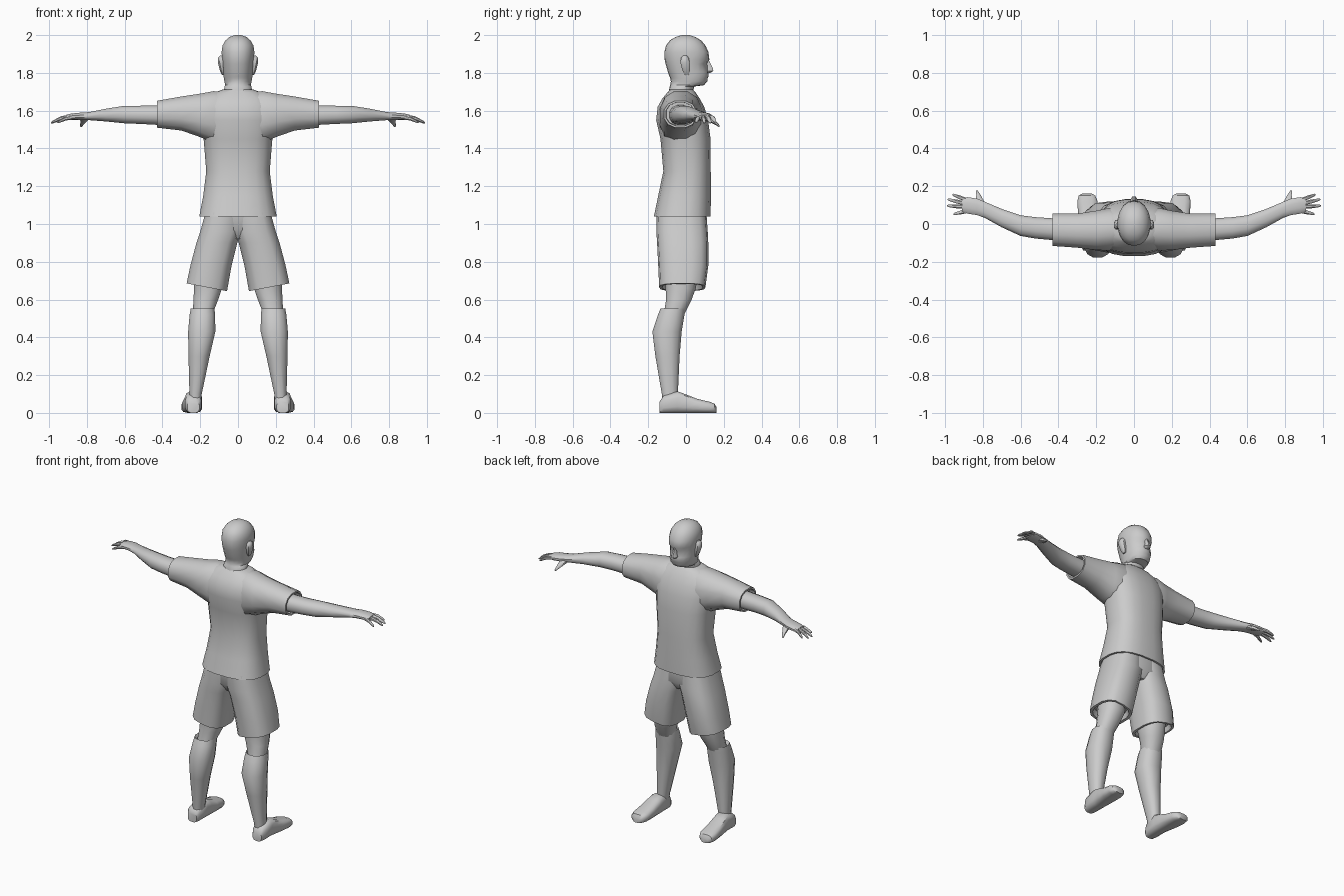
import bpy, bmesh, math
from mathutils import Vector

grey = bpy.data.materials.new("plain grey")
grey.diffuse_color = (0.6, 0.6, 0.6, 1)


def loft(name, axis, sections, n=12, power=2.3, mirror=False, warp=None, angle=40):
    """Skin rounded rings; each section is (position, a_min, a_max, b_min, b_max)."""
    bm = bmesh.new()
    rings = []
    for p, a0, a1, b0, b1 in sections:
        ring = []
        for i in range(n):
            t = 2 * math.pi * (i + 0.5) / n
            c, s = math.cos(t), math.sin(t)
            # scale so the half-step ring still touches its bounds
            k = math.cos(math.pi / n) ** (2 / power)
            c = math.copysign(min(1, abs(c) ** (2 / power) / k), c)
            s = math.copysign(min(1, abs(s) ** (2 / power) / k), s)
            a = (a0 + a1) / 2 + c * (a1 - a0) / 2
            b = (b0 + b1) / 2 + s * (b1 - b0) / 2
            v = Vector({'x': (p, a, b), 'y': (a, p, b), 'z': (a, b, p)}[axis])
            ring.append(bm.verts.new(warp(v) if warp else v))
        rings.append(ring)
    for r, q in zip(rings, rings[1:]):
        for i in range(n):
            j = (i + 1) % n
            bm.faces.new((r[i], r[j], q[j], q[i]))
    bm.faces.new(rings[0])
    bm.faces.new(rings[-1])
    bmesh.ops.recalc_face_normals(bm, faces=bm.faces)
    me = bpy.data.meshes.new(name)
    bm.to_mesh(me)
    bm.free()
    me.materials.append(grey)
    ob = bpy.data.objects.new(name, me)
    bpy.context.collection.objects.link(ob)
    bpy.ops.object.select_all(action='DESELECT')
    ob.select_set(True)
    bpy.context.view_layer.objects.active = ob
    bpy.ops.object.shade_smooth_by_angle(angle=math.radians(angle))
    if mirror:
        ob.modifiers.new("mirror", 'MIRROR').use_mirror_merge = False
    return ob


def sym(rows):
    """Sections centred on x = 0: (z, half width, y back, y front)."""
    return [(z, -w, w, b, f) for z, w, b, f in rows]


# Head and neck, with sunken eye sockets
def sockets(v):
    if abs(v.z - 1.848) < 0.005 and v.y > 0.05 and 0.015 < abs(v.x) < 0.07:
        v.y -= 0.01
    return v


loft("head", 'z', sym([
    (1.62, 0.08, -0.10, 0.05), (1.70, 0.074, -0.092, 0.035),
    (1.728, 0.072, -0.086, 0.045), (1.735, 0.068, -0.084, 0.095),
    (1.755, 0.072, -0.08, 0.113), (1.772, 0.075, -0.084, 0.114),
    (1.782, 0.076, -0.088, 0.12), (1.805, 0.078, -0.096, 0.117),
    (1.848, 0.082, -0.108, 0.116), (1.87, 0.084, -0.113, 0.124),
    (1.91, 0.087, -0.115, 0.119), (1.945, 0.082, -0.106, 0.103),
    (1.972, 0.066, -0.086, 0.08), (1.99, 0.045, -0.055, 0.05),
    (2.0, 0.016, -0.022, 0.02)]), n=18, power=2.1, warp=sockets)
loft("nose", 'z', sym([
    (1.80, 0.014, 0.09, 0.128), (1.81, 0.019, 0.09, 0.145),
    (1.825, 0.012, 0.09, 0.142), (1.865, 0.008, 0.09, 0.122)]), n=8)
loft("ear", 'z', [
    (1.79, 0.07, 0.085, -0.005, 0.015), (1.81, 0.07, 0.095, -0.018, 0.02),
    (1.855, 0.07, 0.107, -0.03, 0.02), (1.88, 0.07, 0.105, -0.026, 0.014),
    (1.892, 0.07, 0.094, -0.015, 0.005)], n=8, mirror=True)

# Shirt body with a recessed hem
loft("shirt_body", 'z', sym([
    (1.07, 0.18, -0.14, 0.105), (1.04, 0.192, -0.158, 0.118),
    (1.04, 0.205, -0.17, 0.13), (1.15, 0.184, -0.147, 0.132),
    (1.28, 0.168, -0.12, 0.131), (1.45, 0.182, -0.135, 0.13),
    (1.55, 0.195, -0.158, 0.117), (1.62, 0.195, -0.15, 0.097),
    (1.665, 0.17, -0.125, 0.072), (1.695, 0.125, -0.1, 0.052),
    (1.712, 0.082, -0.085, 0.035)]), n=20, power=2.6)

# Sleeves, hollow at the cuff
loft("sleeve", 'x', [
    (0.06, -0.12, 0.07, 1.42, 1.70), (0.13, -0.14, 0.085, 1.43, 1.703),
    (0.20, -0.138, 0.07, 1.46, 1.69), (0.30, -0.125, 0.055, 1.495, 1.675),
    (0.43, -0.116, 0.055, 1.51, 1.652), (0.43, -0.106, 0.045, 1.52, 1.642),
    (0.39, -0.104, 0.043, 1.522, 1.642)], mirror=True)

# Shorts: hips plus two legs whose hems rise outward
loft("shorts_hips", 'z', sym([
    (0.92, 0.07, -0.11, 0.08), (0.97, 0.17, -0.145, 0.11),
    (1.06, 0.168, -0.15, 0.105)]), n=16, power=2.6)


def hem_tilt(v):
    if v.z < 0.75:
        v.z += (v.x - 0.165) * 0.19
    return v


loft("shorts_leg", 'z', [
    (0.70, 0.08, 0.25, -0.115, 0.075), (0.665, 0.074, 0.257, -0.126, 0.09),
    (0.665, 0.058, 0.272, -0.142, 0.103), (0.78, 0.034, 0.252, -0.147, 0.118),
    (0.90, 0.004, 0.22, -0.153, 0.118), (0.96, -0.02, 0.2, -0.157, 0.115),
    (1.06, -0.02, 0.172, -0.155, 0.108)],
    n=14, power=2.7, mirror=True, warp=hem_tilt)

# Knees, then the flared lower legs
loft("knee", 'z', [
    (0.78, 0.07, 0.23, -0.11, 0.07), (0.66, 0.085, 0.232, -0.108, 0.052),
    (0.60, 0.105, 0.236, -0.105, 0.03), (0.54, 0.128, 0.238, -0.115, 0.0),
    (0.50, 0.135, 0.235, -0.12, -0.02)], mirror=True)
loft("lower_leg", 'z', [
    (0.53, 0.14, 0.236, -0.12, -0.015), (0.553, 0.125, 0.25, -0.135, -0.003),
    (0.52, 0.121, 0.256, -0.148, -0.008), (0.43, 0.12, 0.264, -0.178, -0.023),
    (0.30, 0.15, 0.262, -0.162, -0.034), (0.10, 0.192, 0.257, -0.128, -0.043),
    (0.06, 0.195, 0.257, -0.125, -0.045)], mirror=True)

# Shoes with flat soles
loft("shoe", 'y', [
    (-0.14, 0.205, 0.268, 0.0, 0.06), (-0.12, 0.194, 0.28, 0.0, 0.09),
    (-0.045, 0.19, 0.282, 0.0, 0.114), (0.0, 0.19, 0.288, 0.0, 0.098),
    (0.06, 0.19, 0.296, 0.0, 0.074), (0.12, 0.192, 0.3, 0.0, 0.06),
    (0.15, 0.205, 0.292, 0.0, 0.05), (0.162, 0.225, 0.272, 0.0, 0.03)],
    power=3, mirror=True)

# Arms and palms
loft("arm", 'x', [
    (0.36, -0.09, 0.03, 1.525, 1.63), (0.43, -0.085, 0.03, 1.525, 1.627),
    (0.52, -0.077, 0.036, 1.53, 1.626), (0.60, -0.063, 0.046, 1.533, 1.626),
    (0.70, -0.017, 0.08, 1.543, 1.61), (0.79, 0.033, 0.118, 1.55, 1.592),
    (0.83, 0.047, 0.134, 1.55, 1.59), (0.88, 0.055, 0.142, 1.55, 1.585),
    (0.91, 0.065, 0.138, 1.55, 1.578)], mirror=True)

# Fingers: root and tip as (x, y, z)
fingers = {
    "index_finger": ((0.885, 0.127, 1.567), (0.96, 0.156, 1.54)),
    "middle_finger": ((0.89, 0.108, 1.569), (0.985, 0.13, 1.535)),
    "ring_finger": ((0.89, 0.09, 1.567), (0.99, 0.097, 1.535)),
    "little_finger": ((0.865, 0.073, 1.565), (0.955, 0.052, 1.537)),
}
for name, (root, tip) in fingers.items():
    rows = []
    for t, r in ((0, 0.011), (0.5, 0.0105), (0.9, 0.007), (1, 0.003)):
        x, y, z = Vector(root).lerp(Vector(tip), t)
        z += 0.008 * math.sin(math.pi * t)
        rows.append((x, y - r, y + r, z - r, z + r))
    loft(name, 'x', rows, n=8, mirror=True)
loft("thumb", 'y', [
    (0.09, 0.79, 0.84, 1.55, 1.58), (0.125, 0.795, 0.835, 1.54, 1.568),
    (0.155, 0.812, 0.834, 1.525, 1.547), (0.172, 0.823, 0.836, 1.515, 1.53),
    (0.178, 0.828, 0.835, 1.514, 1.522)], n=8, mirror=True)
